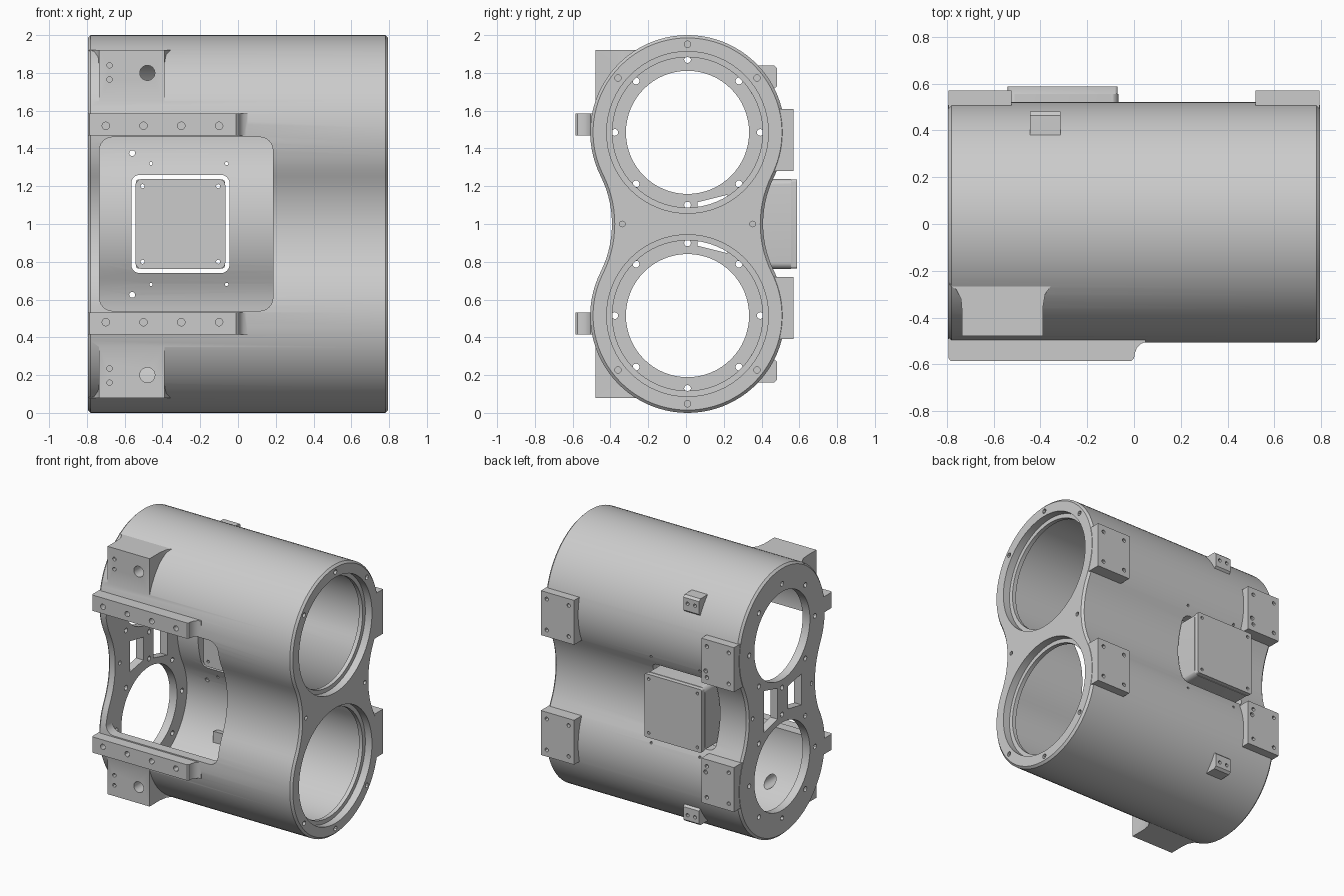
import bpy, bmesh
from math import pi, cos, sin, atan2, radians

if "Cube" in bpy.data.objects:
    bpy.data.objects.remove(bpy.data.objects["Cube"])

CZ = 0.485          # bore axes lie this far above and below z = 1
CY = 0.008          # body is slightly behind centre
TH = atan2(CZ, 0.965)


def arc(cx, cy, r, a0, a1, n):
    return [(cx + r * cos(a0 + (a1 - a0) * i / n), cy + r * sin(a0 + (a1 - a0) * i / n)) for i in range(n + 1)]


def circle(cx, cy, r, n=16):
    return arc(cx, cy, r, 0, 2 * pi, n)[:-1]


def rect(x0, x1, y0, y1, r=0.0):
    if r == 0:
        return [(x0, y0), (x1, y0), (x1, y1), (x0, y1)]
    return (arc(x1 - r, y1 - r, r, 0, pi / 2, 6) + arc(x0 + r, y1 - r, r, pi / 2, pi, 6)
            + arc(x0 + r, y0 + r, r, pi, 1.5 * pi, 6) + arc(x1 - r, y0 + r, r, 1.5 * pi, 2 * pi, 6))


def peanut(inset=0.0):
    # two circles blended by tangent waist arcs
    half = arc(0, 1 + CZ, 0.515 - inset, -TH, pi + TH, 56)
    half += arc(-0.965, 1, 0.565 + inset, TH, -TH, 14)[1:-1]
    return [(y + CY, z) for y, z in half] + [(CY - y, 2 - z) for y, z in half]


def add_loft(bm, axis, sections):
    place = {'X': lambda p, d: (d, p[0], p[1]), 'Y': lambda p, d: (p[0], d, p[1]),
             'Z': lambda p, d: (p[0], p[1], d)}[axis]
    rings = [[bm.verts.new(place(p, d)) for p in pts] for d, pts in sections]
    n = len(rings[0])
    for a, b in zip(rings, rings[1:]):
        for i in range(n):
            bm.faces.new((a[i], a[(i + 1) % n], b[(i + 1) % n], b[i]))
    bm.faces.new(rings[0][::-1])
    bm.faces.new(rings[-1])


def solid(name, *lofts):
    bm = bmesh.new()
    for axis, sections in lofts:
        add_loft(bm, axis, sections)
    bmesh.ops.recalc_face_normals(bm, faces=bm.faces)
    me = bpy.data.meshes.new(name)
    bm.to_mesh(me)
    bm.free()
    ob = bpy.data.objects.new(name, me)
    bpy.context.collection.objects.link(ob)
    return ob


def prism(axis, a, b, pts):
    return axis, [(a, pts), (b, pts)]


def boolean(ob, other, op='DIFFERENCE'):
    m = ob.modifiers.new(op, 'BOOLEAN')
    m.object, m.operation, m.solver = other, op, 'EXACT'
    dg = bpy.context.evaluated_depsgraph_get()
    me = bpy.data.meshes.new_from_object(ob.evaluated_get(dg))
    ob.modifiers.clear()
    ob.data = me
    bpy.data.objects.remove(other)


def finish(ob):
    for p in ob.data.polygons:
        p.use_smooth = True
    ob.data.set_sharp_from_angle(angle=radians(30))


def span(s, d0, d1):
    # z range mirrored about the mid height
    return sorted((1 + s * d0, 1 + s * d1))


# twin-bore outer body with chamfered ends
housing = solid("housing", ('X', [(-0.795, peanut(0.015)), (-0.78, peanut()),
                                  (0.78, peanut()), (0.795, peanut(0.015))]))

rail_profile = [(-0.793, -0.40), (-0.793, -0.575), (-0.785, -0.585), (-0.01, -0.585), (0.0, -0.575),
                (0.003, -0.555), (0.012, -0.53), (0.03, -0.512), (0.05, -0.505), (0.05, -0.40)]
boss_profile = [(-0.79, -0.1), (-0.79, -0.26), (-0.76, -0.28), (-0.74, -0.32), (-0.735, -0.38), (-0.735, -0.48),
                (-0.39, -0.48), (-0.39, -0.36), (-0.38, -0.30), (-0.355, -0.265), (-0.355, -0.1)]

# front rails, front bosses and rear mounting pads
for s in (1, -1):
    boolean(housing, solid("rail", prism('Z', *span(s, 0.468, 0.585), rail_profile)), 'UNION')
    boolean(housing, solid("boss", prism('Z', *span(s, 0.55, 0.92), boss_profile)), 'UNION')
    for x0, x1 in ((-0.793, -0.525), (0.52, 0.793)):
        boolean(housing, solid("pad", prism('Y', 0.3, 0.57, rect(x0, x1, *span(s, 0.28, 0.61)))), 'UNION')

# inner cavity, leaving a wall at each end
boolean(housing, solid("cavity", prism('X', -0.735, 0.71, peanut(0.072))))

# end bores: small on the left wall, stepped on the right
for s in (1, -1):
    z = 1 + s * CZ
    boolean(housing, solid("left_bore", prism('X', -0.9, -0.6, circle(CY, z, 0.326, 64))))
    boolean(housing, solid("right_bore", ('X', [(0.6, circle(CY, z, 0.398, 64)), (0.74, circle(CY, z, 0.398, 64)),
                                                (0.741, circle(CY, z, 0.428, 64)), (0.9, circle(CY, z, 0.428, 64))])))

# front access opening and rear cover opening
boolean(housing, solid("front_opening", prism('Y', -0.8, -0.15, rect(-0.734, 0.185, 0.54, 1.46, 0.07))))
boolean(housing, solid("rear_opening", prism('Y', 0.2, 0.8, rect(-0.565, -0.045, 0.74, 1.26, 0.045))))

# windows in the web of the left wall
boolean(housing, solid("web_windows", *[
    prism('X', -0.9, -0.65, [(s * 0.06, 1 - a), (s * 0.22, 1 - b), (s * 0.22, 1 + b), (s * 0.06, 1 + a)])
    for s, a, b in ((1, 0.115, 0.155), (-1, 0.085, 0.115))]))

# all drilled holes
drills = []
for s in (1, -1):
    z = 1 + s * CZ
    for k in range(8):
        a = k * pi / 4
        drills.append(prism('X', -0.9, -0.65, circle(CY + 0.385 * cos(a), z + 0.385 * sin(a), 0.018, 12)))
    for a in (90, 38, 142):
        y, dz = CY + 0.467 * cos(radians(a)), 0.467 * sin(radians(a))
        drills.append(prism('X', 0.73, 0.9, circle(y, z + s * dz, 0.017, 12)))
    for x0, x1 in ((-0.9, -0.65), (0.65, 0.9)):
        drills.append(prism('X', x0, x1, circle(CY + s * 0.345, 1, 0.015, 12)))
    for x in (-0.7, -0.5, -0.3, -0.1):
        drills.append(prism('Y', -0.7, -0.54, circle(x, 1 + s * 0.52, 0.02, 12)))
    drills.append(prism('Y', -0.6, -0.2, circle(-0.48, 1 + s * 0.80, 0.04, 24)))
    for dz in (0.765, 0.84):
        drills.append(prism('Y', -0.6, -0.44, circle(-0.68, 1 + s * dz, 0.014, 12)))
    for x, dz, r in ((-0.56, 0.375, 0.016), (-0.46, 0.32, 0.009), (-0.06, 0.32, 0.009)):
        drills.append(prism('Y', 0.2, 0.7, circle(x, 1 + s * dz, r, 10)))
    for xc in (-0.66, 0.655):
        for dx in (-0.09, 0.09):
            for dz in (0.33, 0.56):
                drills.append(prism('Y', 0.53, 0.7, circle(xc + dx, 1 + s * dz, 0.014, 12)))
boolean(housing, solid("drills", *drills))
finish(housing)

# rear cover block reaching into its opening with a narrow gap
cover = solid("rear_cover", ('Y', [(0.37, rect(-0.543, -0.067, 0.762, 1.238, 0.035)),
                                   (0.555, rect(-0.543, -0.067, 0.762, 1.238, 0.035)),
                                   (0.556, rect(-0.54, -0.07, 0.765, 1.235, 0.012)),
                                   (0.588, rect(-0.54, -0.07, 0.765, 1.235, 0.012))]))
boolean(cover, solid("cover_drills", *[prism('Y', 0.3, 0.7, circle(-0.305 + sx * 0.2, 1 + sz * 0.2, 0.011, 12))
                                       for sx in (1, -1) for sz in (1, -1)]))
finish(cover)

# small rear lugs passing through the wall
for s, label in ((1, "upper"), (-1, "lower")):
    z0, z1 = span(s, 0.69, 0.84)
    low, high = (z0, z1) if s > 0 else (z1, z0)
    side = [(0.345, low), (0.46, low + s * 0.02), (0.482, low + s * 0.04), (0.482, high - s * 0.015),
            (0.465, high), (0.345, high)]
    lug = solid("rear_lug_" + label, prism('X', -0.445, -0.315, side))
    boolean(lug, solid("lug_drills", *[prism('Y', 0.44, 0.6, circle(x, 1 + s * 0.785, 0.013, 12))
                                       for x in (-0.41, -0.35)]))
    finish(lug)
